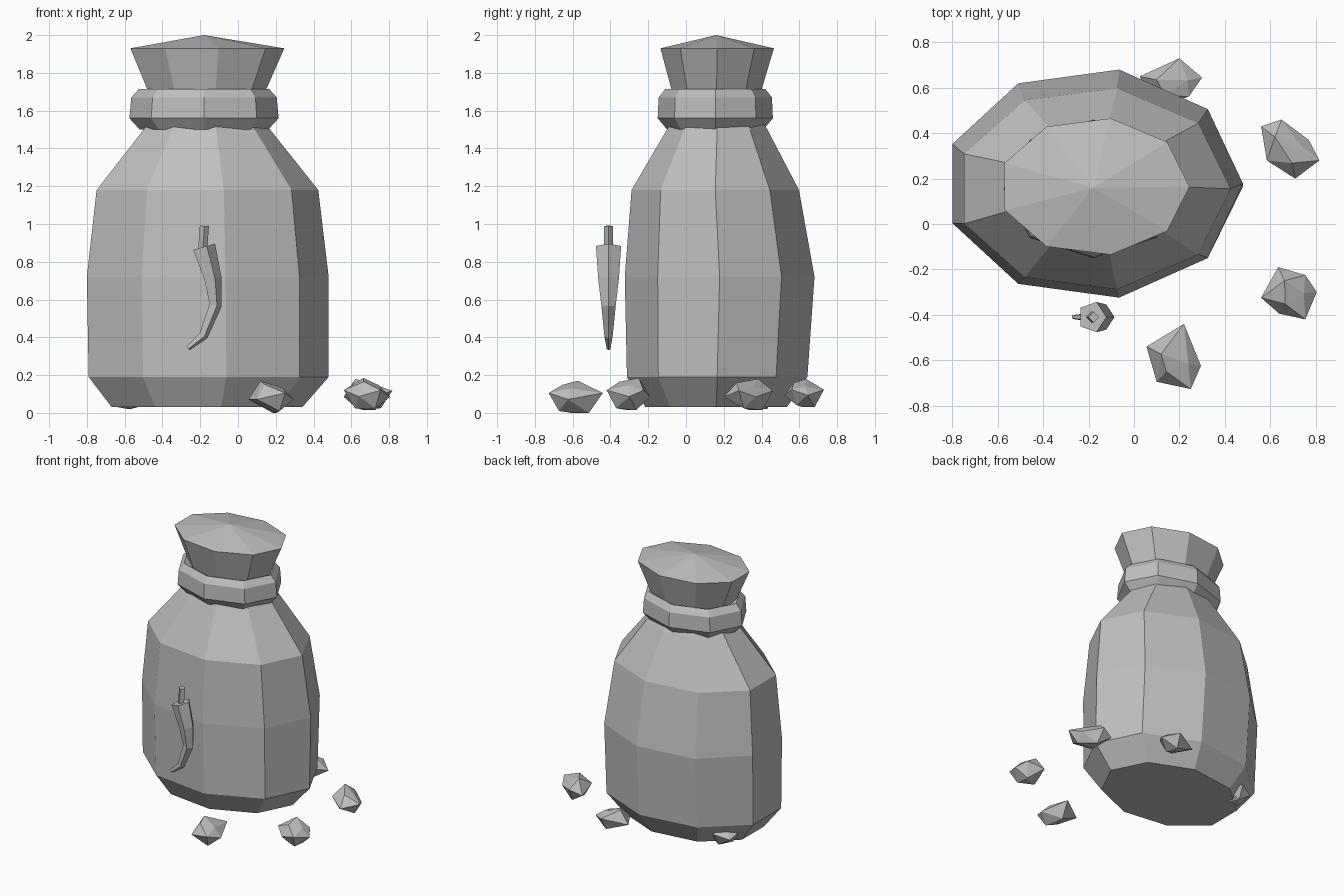
import bpy, bmesh, math
from mathutils import Vector

if "Cube" in bpy.data.objects:
    bpy.data.objects.remove(bpy.data.objects["Cube"])

grey = bpy.data.materials.new("plain grey")
grey.diffuse_color = (0.52, 0.52, 0.52, 1)
grey.use_nodes = True
grey.node_tree.nodes["Principled BSDF"].inputs["Base Color"].default_value = grey.diffuse_color


def finish(name, bm):
    bmesh.ops.recalc_face_normals(bm, faces=bm.faces)
    me = bpy.data.meshes.new(name)
    bm.to_mesh(me)
    bm.free()
    me.materials.append(grey)
    ob = bpy.data.objects.new(name, me)
    bpy.context.collection.objects.link(ob)
    return ob


def loft(name, rings, top=None, closed=False):
    """Skin a list of rings; cap the ends, with an optional peak on the last."""
    bm = bmesh.new()
    vs = [[bm.verts.new(p) for p in r] for r in rings]
    n = len(vs[0])
    pairs = list(zip(vs, vs[1:])) + ([(vs[-1], vs[0])] if closed else [])
    for a, b in pairs:
        for i in range(n):
            j = (i + 1) % n
            bm.faces.new((a[i], a[j], b[j], b[i]))
    if not closed:
        bm.faces.new(vs[0][::-1])
        if top:
            t = bm.verts.new(top)
            for i in range(n):
                bm.faces.new((vs[-1][i], vs[-1][(i + 1) % n], t))
        else:
            bm.faces.new(vs[-1])
    return finish(name, bm)


def oval(n, z, cx, cy, rx, ry):
    return [(cx + rx * math.cos(math.tau * i / n),
             cy + ry * math.sin(math.tau * i / n), z) for i in range(n)]


# Sack: nine-sided body, pinched neck and flared, slightly peaked mouth
sack = [(0.03, -0.18, 0.16, 0.52, 0.38),
        (0.19, -0.175, 0.165, 0.655, 0.485),
        (0.72, -0.18, 0.178, 0.66, 0.51),
        (1.18, -0.18, 0.155, 0.605, 0.45),
        (1.50, -0.175, 0.165, 0.345, 0.27),
        (1.60, -0.175, 0.16, 0.275, 0.21),
        (1.93, -0.175, 0.165, 0.42, 0.305)]
loft("sack", [oval(9, *r) for r in sack], top=(-0.18, 0.16, 2.0))

# Tie: eight-sided band around the neck
tie = [(1.50, 0.34, 0.255), (1.56, 0.395, 0.305), (1.67, 0.385, 0.30),
       (1.715, 0.345, 0.265), (1.67, 0.27, 0.19), (1.55, 0.26, 0.18)]
loft("neck_tie", [oval(8, z, -0.18, 0.155, rx, ry) for z, rx, ry in tie], closed=True)


def tube(name, path, sides, phase):
    """Tapered tube in the xz plane: path of (x, z, radius in xz, radius in y)."""
    pts = [Vector((x, -0.41, z)) for x, z, _, _ in path]
    rings = []
    for i, (_, _, ra, rb) in enumerate(path):
        d = (pts[min(i + 1, len(pts) - 1)] - pts[max(i - 1, 0)]).normalized()
        side = Vector((-d.z, 0, d.x))
        rings.append([pts[i] + side * (ra * math.cos(phase + math.tau * k / sides))
                      + Vector((0, rb * math.sin(phase + math.tau * k / sides), 0))
                      for k in range(sides)])
    loft(name, rings)


# Chilli pepper in front of the sack
tube("pepper", [(-0.185, 0.878, 0.066, 0.07), (-0.137, 0.71, 0.05, 0.058),
                (-0.122, 0.57, 0.036, 0.04), (-0.185, 0.41, 0.027, 0.023),
                (-0.265, 0.342, 0.014, 0.01)], 5, 0)
tube("pepper_stem", [(-0.187, 0.86, 0.024, 0.024), (-0.178, 0.99, 0.024, 0.024)], 4, 0)


# Stones: faceted hulls grown from their outline seen from above
def stone(name, outline, low, high):
    c = sum((Vector(p) for p in outline), Vector((0, 0))) / len(outline)
    bm = bmesh.new()
    h = high - low
    for i, p in enumerate(outline):
        p = Vector(p)
        bm.verts.new((p.x, p.y, low + h * (0.42 + 0.2 * (i % 2))))
        if i % 2 == 0:
            q = c.lerp(p, 0.5)
            bm.verts.new((q.x, q.y, high - 0.02 * (i % 3)))
        else:
            q = c.lerp(p, 0.55)
            bm.verts.new((q.x, q.y, low + 0.01 * (i % 3 - 1) ** 2))
    bm.verts.new((c.x, c.y, low))
    bmesh.ops.convex_hull(bm, input=bm.verts)
    finish(name, bm)


stone("stone_front", [(0.055, -0.54), (0.22, -0.44), (0.295, -0.625),
                      (0.25, -0.727), (0.10, -0.695)], 0.0, 0.17)
stone("stone_front_right", [(0.635, -0.19), (0.755, -0.225), (0.805, -0.30),
                            (0.755, -0.42), (0.64, -0.395), (0.56, -0.325)], 0.015, 0.185)
stone("stone_right", [(0.56, 0.43), (0.65, 0.46), (0.77, 0.37),
                      (0.817, 0.28), (0.71, 0.20), (0.585, 0.28)], 0.015, 0.18)
stone("stone_back", [(0.025, 0.65), (0.20, 0.73), (0.30, 0.645),
                     (0.24, 0.56), (0.10, 0.52)], 0.03, 0.18)
stone("stone_left", [(-0.58 + 0.11 * math.cos(math.tau * i / 6 + 0.4),
                      0.37 + 0.11 * math.sin(math.tau * i / 6 + 0.4))
                     for i in range(6)], 0.02, 0.17)
